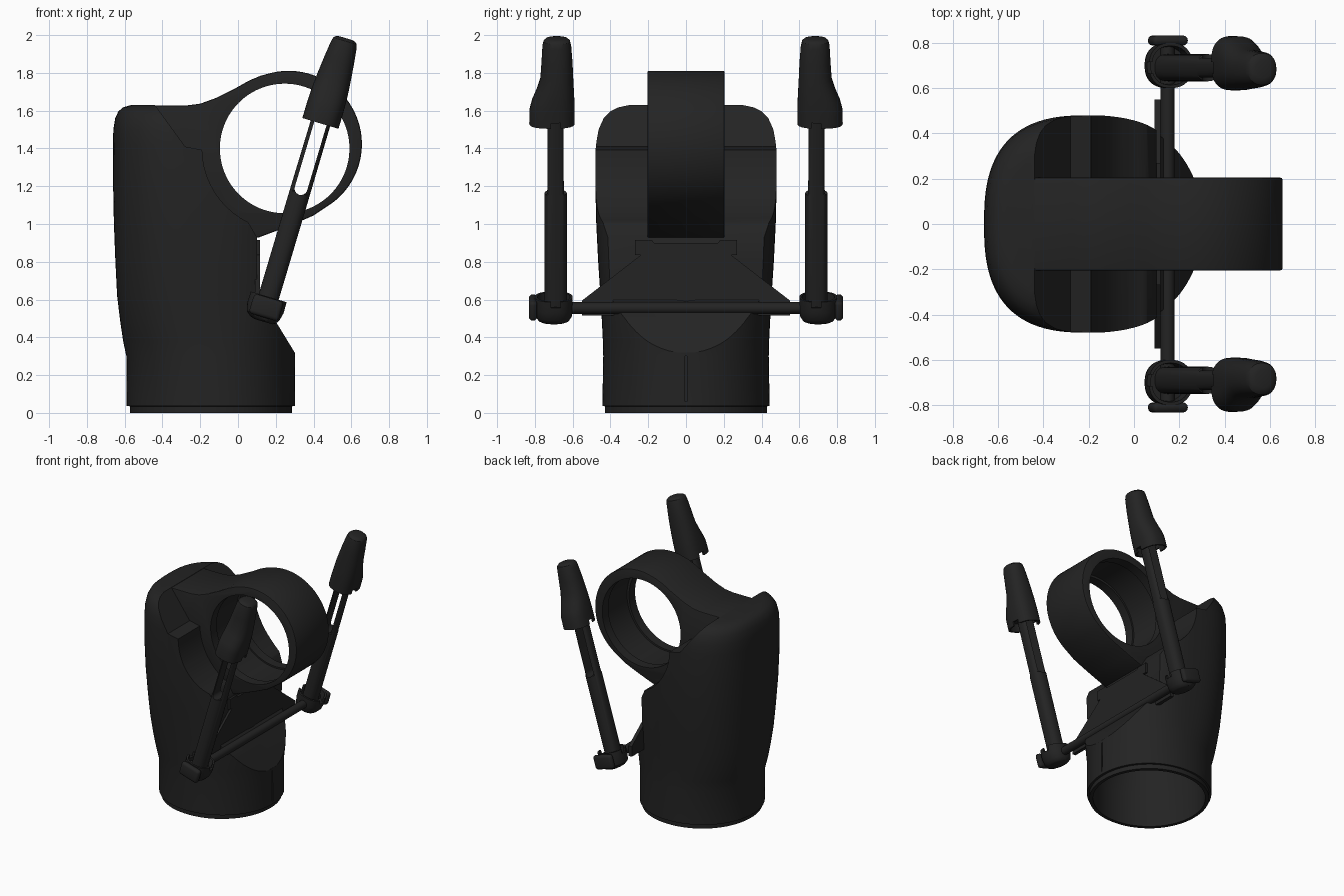
import bpy, bmesh, math
from mathutils import Matrix, Vector

cube = bpy.data.objects.get("Cube")
if cube:
    bpy.data.objects.remove(cube)

black = bpy.data.materials.new("matte_black")
black.use_nodes = True
colour = (0.017, 0.017, 0.017, 1)
black.diffuse_color = colour
black.node_tree.nodes["Principled BSDF"].inputs["Base Color"].default_value = colour


def make(name, bm):
    bmesh.ops.recalc_face_normals(bm, faces=bm.faces[:])
    mesh = bpy.data.meshes.new(name)
    bm.to_mesh(mesh)
    bm.free()
    mesh.materials.append(black)
    obj = bpy.data.objects.new(name, mesh)
    bpy.context.scene.collection.objects.link(obj)
    return obj


def loft(name, rings, count=64):
    """Skin superellipse rings given as (z, centre x, centre y, radius x, radius y, power)."""
    bm = bmesh.new()
    loops = []
    for z, cx, cy, rx, ry, p in rings:
        loop = []
        for i in range(count):
            a = math.tau * i / count
            c, s = math.cos(a), math.sin(a)
            loop.append(bm.verts.new((cx + rx * math.copysign(abs(c) ** (2 / p), c),
                                      cy + ry * math.copysign(abs(s) ** (2 / p), s), z)))
        loops.append(loop)
    for a, b in zip(loops, loops[1:]):
        for i in range(count):
            j = (i + 1) % count
            bm.faces.new((a[i], a[j], b[j], b[i]))
    bm.faces.new(loops[0][::-1])
    bm.faces.new(loops[-1])
    return make(name, bm)


def prism(name, points, low, high, axis="y"):
    """Extrude an outline along y (outline in x, z) or along x (outline in y, z)."""
    bm = bmesh.new()
    place = (lambda a, b, d: (a, d, b)) if axis == "y" else (lambda a, b, d: (d, a, b))
    face = bm.faces.new([bm.verts.new(place(a, b, low)) for a, b in points])
    out = bmesh.ops.extrude_face_region(bm, geom=[face])["geom"]
    step = Vector(place(0, 0, high - low))
    bmesh.ops.translate(bm, vec=step, verts=[v for v in out if isinstance(v, bmesh.types.BMVert)])
    return make(name, bm)


def box(name, low, high):
    return prism(name, [(low[0], low[2]), (high[0], low[2]), (high[0], high[2]), (low[0], high[2])],
                 low[1], high[1])


def arc(cx, cz, r, start, end, steps):
    angles = [math.radians(start + (end - start) * i / steps) for i in range(steps + 1)]
    return [(cx + r * math.cos(a), cz + r * math.sin(a)) for a in angles]


def bake(obj):
    graph = bpy.context.evaluated_depsgraph_get()
    graph.update()
    mesh = bpy.data.meshes.new_from_object(obj.evaluated_get(graph))
    obj.modifiers.clear()
    obj.data = mesh


def cut(obj, cutter, operation="DIFFERENCE"):
    cutter.hide_render = True
    mod = obj.modifiers.new("cut", "BOOLEAN")
    mod.operation, mod.object, mod.solver = operation, cutter, "EXACT"
    bake(obj)
    bpy.data.objects.remove(cutter)


def bevel(obj, width, segments=2):
    mod = obj.modifiers.new("bevel", "BEVEL")
    mod.width, mod.segments, mod.limit_method = width, segments, "ANGLE"
    mod.angle_limit = math.radians(50)
    bake(obj)


def smooth(obj, angle=32):
    obj.data.shade_smooth()
    obj.data.set_sharp_from_angle(angle=math.radians(angle))


# Hollow body: lofted shell trimmed by the side outline
body = loft("body", [
    (0, -.143, 0, .428, .43, 2.05), (.035, -.143, 0, .428, .43, 2.05),
    (.036, -.143, 0, .446, .443, 2.05), (.3, -.145, 0, .446, .438, 2.1),
    (.38, -.152, 0, .456, .44, 2.2), (.48, -.16, 0, .463, .445, 2.3),
    (.62, -.17, 0, .47, .453, 2.4), (.8, -.18, 0, .469, .465, 2.5),
    (1, -.19, 0, .467, .475, 2.6), (1.2, -.2, 0, .461, .48, 2.65),
    (1.42, -.21, 0, .452, .478, 2.65), (1.5, -.21, 0, .45, .47, 2.65),
    (1.56, -.21, 0, .44, .452, 2.65), (1.595, -.21, 0, .424, .427, 2.65),
    (1.617, -.21, 0, .4, .392, 2.65), (1.63, -.21, 0, .355, .345, 2.65)], 96)
trim = prism("trim", [(-1, -.1), (.45, -.1), (.45, .32), (.3, .32), (.19, .5), (.1, .62), (.1, .93)]
             + arc(.245, 1.4, .435, 244, 181, 10)
             + [(-.28, 1.41), (-.44, 1.63), (-.44, 1.8), (-1, 1.8)], -1, 1)
cut(body, trim, "INTERSECT")
cut(body, loft("bore", [(-.1, -.143, 0, .405, .405, 2), (.25, -.143, 0, .405, .405, 2),
                        (.55, -.2, 0, .33, .4, 2.1), (.95, -.26, 0, .3, .4, 2.2)]))
cut(body, box("seam_cutter", (.288, -.004, .06), (.4, .004, .3)))
smooth(body)

# Neck and holder ring in one slab, with a stepped bore
neck = prism("neck_and_ring", [(-.5, 1.2), (-.5, 1.628), (-.27, 1.628), (-.2, 1.637), (-.12, 1.666),
                               (-.02, 1.715), (.06, 1.76), (.12, 1.785)]
             + arc(.268, 1.423, .388, 103, -58, 40)
             + [(.4, 1.045), (.32, 1.01), (.22, .97), (.1, .925), (.06, .965), (-.1, 1.05)], -.205, .205)
bevel(neck, .01)
cut(neck, prism("ring_bore", arc(.247, 1.4, .343, 0, 356.25, 95), -.4, .4))
cut(neck, prism("ring_groove", arc(.25, 1.403, .358, 0, 356.25, 95), -.13, .13))
smooth(neck)

# Hinge plate with raised tabs
plate = prism("hinge_plate", [(-.55, .515), (.55, .515), (.55, .595), (.24, .835), (.27, .835), (.27, .915),
                              (.18, .915), (.17, .9), (-.17, .9), (-.18, .915), (-.27, .915), (-.27, .835),
                              (-.24, .835), (-.55, .595)], .09, .117, "x")
smooth(plate)

# Axle running across between both arms
axle = prism("axle", arc(.148, .555, .031, 0, 345, 23), -.79, .79)
smooth(axle)

# Tilted arms, each with a lower socket, slotted rod and grip
tilt = Matrix.Translation((.145, 0, .555)) @ Matrix.Rotation(math.atan(.298), 4, "Y")
for side, label in ((1, "left"), (-1, "right")):
    y = .69 * side

    rod = loft(label + "_arm", [(0, 0, y, .055, .06, 2.4), (.635, 0, y, .055, .06, 2.4),
                                (.64, 0, y, .055, .049, 2.6), (1.2, 0, y, .053, .048, 2.6)], 32)
    slot = [(.034, 1.1), (-.034, 1.1)] + arc(0, .66, .034, 180, 360, 12)
    cut(rod, prism("slot_cutter", slot, y - .2, y + .2))

    # Round cup with a squarer tab on its outer side
    socket = loft(label + "_socket", [
        (-.072, .01, .7 * side, .05, .065, 2.3), (-.064, .005, .7 * side, .07, .082, 2.3),
        (-.042, 0, .7 * side, .09, .096, 2.3), (0, 0, .7 * side, .1, .1, 2.3),
        (.062, 0, .7 * side, .1, .1, 2.3), (.062, 0, .7 * side, .086, .086, 2.3),
        (0, 0, .7 * side, .08, .08, 2.3)], 40)
    cut(socket, box("notch_cutter", (-.2, y - .025, .03), (.2, y + .025, .2)))
    tab = box(label + "_socket_tab", (-.078, .81 * side - .022, -.05), (.085, .81 * side + .022, .058))
    bevel(tab, .02, 3)

    grip = loft(label + "_grip", [
        (1.08, 0, .71 * side, .085, .1, 2.6), (1.02, 0, .71 * side, .086, .106, 2.6),
        (1.02, 0, .71 * side, .1, .12, 2.6), (1.1, 0, .709 * side, .1, .119, 2.6),
        (1.15, 0, .703 * side, .099, .112, 2.5), (1.21, 0, .692 * side, .096, .098, 2.4),
        (1.27, 0, .684 * side, .091, .087, 2.3), (1.36, 0, .683 * side, .082, .082, 2.3),
        (1.45, 0, .684 * side, .071, .076, 2.3), (1.475, 0, .684 * side, .065, .07, 2.3),
        (1.486, 0, .684 * side, .054, .058, 2.3), (1.491, 0, .684 * side, .035, .04, 2.2)], 40)
    cut(grip, box("notch_cutter", (-.2, y - .025, .98), (.2, y + .025, 1.05)))

    for part in (rod, socket, tab, grip):
        part.data.transform(tilt)
        smooth(part)
